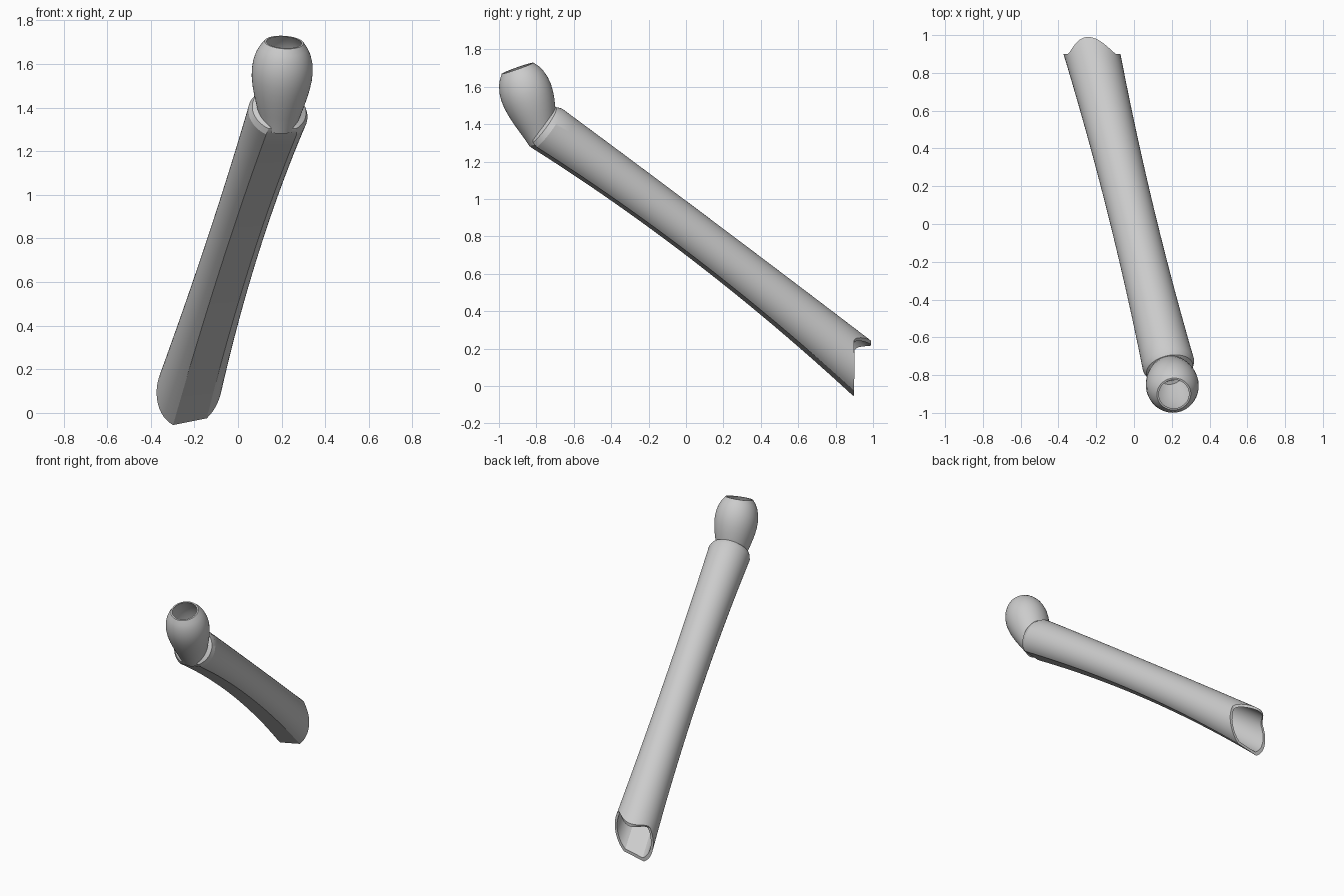
import bpy, bmesh, math
from mathutils import Vector

if "Cube" in bpy.data.objects:
    bpy.data.objects.remove(bpy.data.objects["Cube"], do_unlink=True)

grey = bpy.data.materials.new("light_grey")
grey.use_nodes = True
colour = (0.6, 0.6, 0.6, 1)
grey.diffuse_color = colour
grey.node_tree.nodes["Principled BSDF"].inputs["Base Color"].default_value = colour


def loft(name, rings, cap_start=True, cap_end=True):
    """Skin a list of equal-length closed rings of points."""
    bm = bmesh.new()
    loops = [[bm.verts.new(p) for p in ring] for ring in rings]
    for a, b in zip(loops, loops[1:]):
        for i in range(len(a)):
            j = (i + 1) % len(a)
            bm.faces.new((a[i], a[j], b[j], b[i]))
    if cap_start:
        bm.faces.new(loops[0])
    if cap_end:
        bm.faces.new(loops[-1])
    bmesh.ops.recalc_face_normals(bm, faces=bm.faces)
    mesh = bpy.data.meshes.new(name)
    bm.to_mesh(mesh)
    bm.free()
    mesh.materials.append(grey)
    obj = bpy.data.objects.new(name, mesh)
    bpy.context.collection.objects.link(obj)
    bpy.ops.object.select_all(action='DESELECT')
    obj.select_set(True)
    bpy.context.view_layer.objects.active = obj
    bpy.ops.object.shade_smooth_by_angle(angle=math.radians(24))
    return obj


# Tube frame: along the tube, sideways, and outward from its upper side
along = Vector((-0.24, 1, -0.75)).normalized()
side = along.cross(Vector((0, 0, 1))).normalized()
up = side.cross(along).normalized()
SIDES = 44


def spine(s):
    return Vector((-0.245 * s, s, 0.85 - 0.75 * s - 0.045 * s * s))


def section(s, k, scale):
    """Point k of a circle clipped flat on its underside."""
    radius = 0.122 + 0.03 * s * s
    half = 0.112 + 0.03 * s * s
    clip = math.acos((2 * half - radius) / radius)
    ang = -math.pi / 2 + clip + (2 * math.pi - 2 * clip) * k / (SIDES - 1)
    u = radius * math.cos(ang)
    v = radius * math.sin(ang) + half - radius
    return u * scale, v * scale, v / half


def tube_point(s, k, scale):
    u, v, _ = section(s, k, scale)
    return spine(s) + side * u + up * v


def end_station(k, scale):
    """Spine position where the notched lower end cuts this line."""
    u, v, h = section(0.9, k, scale)
    lip = max(0, (h - 0.45) / 0.55) ** 1.6
    return 0.9 + 0.09 * lip - side.y * u - up.y * v


def tube_ring(start, t, scale):
    ring = []
    for k in range(SIDES):
        s = start + (end_station(k, scale) - start) * t
        ring.append(tube_point(s, k, scale))
    return ring


# Hollow tube: rounded upper cap, outer wall, lower rim, inner wall
STEPS = 24
rings = [tube_ring(-0.775, 0, 0.72), tube_ring(-0.765, 0, 0.9)]
rings += [tube_ring(-0.74, i / STEPS, 1) for i in range(STEPS + 1)]
rings += [tube_ring(-0.7, 1 - i / STEPS, 0.88) for i in range(STEPS + 1)]
loft("hollow_tube", rings)

# Bulb socket: lathed outer wall and open hollow
axis = Vector((0.06, -0.33, 0.94)).normalized()
centre = Vector((0.203, -0.855, 1.57))
right = axis.cross(Vector((0, 1, 0))).normalized()
front = axis.cross(right)
profile = [(-0.28, 0.078), (-0.24, 0.088), (-0.2, 0.1), (-0.16, 0.112),
           (-0.12, 0.123), (-0.08, 0.132), (-0.04, 0.138), (0, 0.14),
           (0.04, 0.136), (0.08, 0.125), (0.11, 0.11), (0.137, 0.09)]
WALL = 0.01
profile += [(t, r - WALL) for t, r in reversed(profile[1:])]
bulb = []
for t, r in profile:
    angles = [2 * math.pi * i / 48 for i in range(48)]
    bulb.append([centre + axis * t + right * r * math.cos(a) + front * r * math.sin(a)
                 for a in angles])
loft("bulb_socket", bulb)
